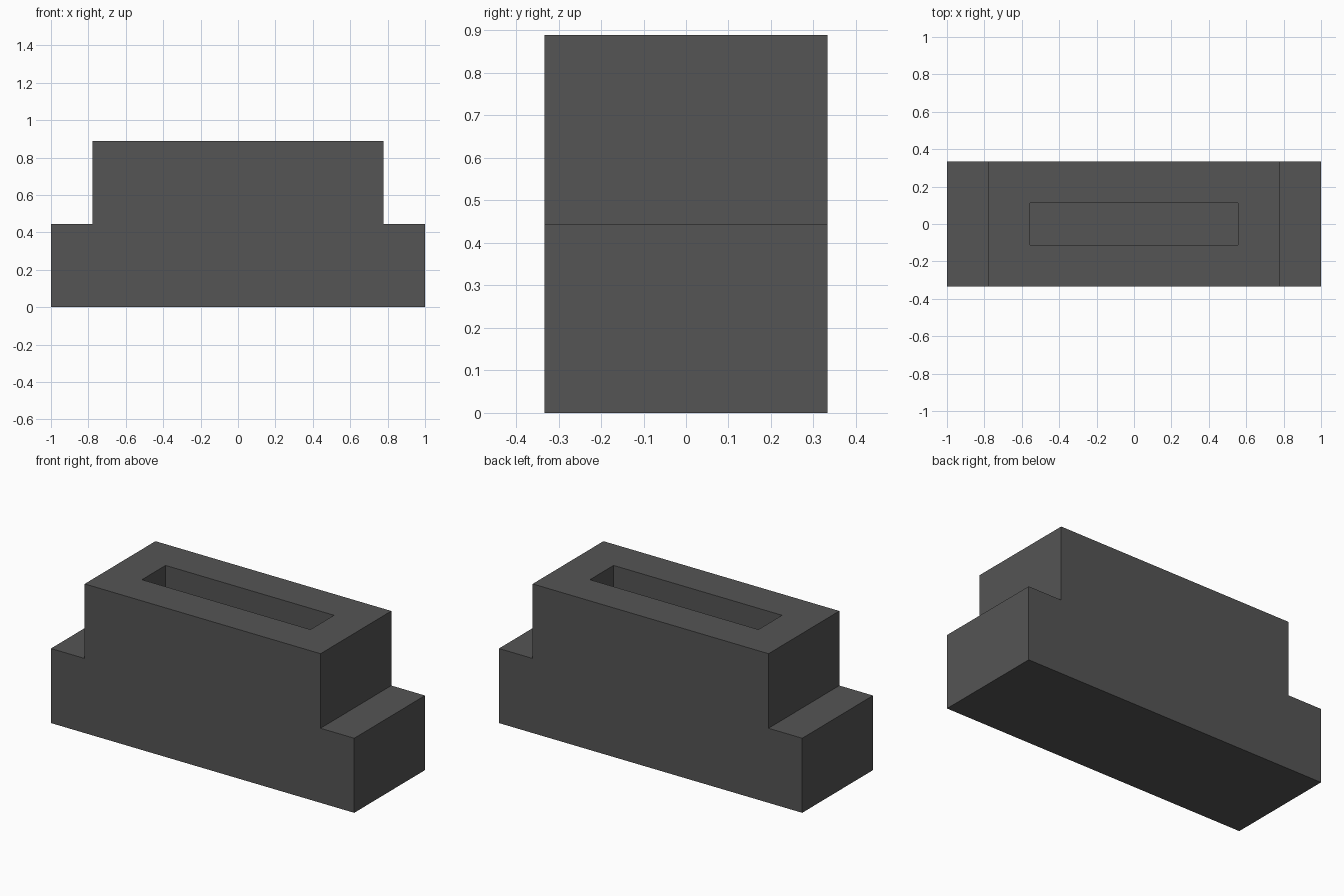
import bpy, bmesh
from mathutils import Vector

cube = bpy.data.objects.get("Cube")
if cube:
    bpy.data.objects.remove(cube, do_unlink=True)

U = 1 / 9              # module: the block is 18 modules long
DEPTH = 6 * U
SLOT_MARGIN = 2 * U
SLOT_DEPTH = 4 * U

# Dark grey material
grey = bpy.data.materials.new("dark_grey")
grey.use_nodes = True
colour = (0.09, 0.09, 0.09, 1)
grey.diffuse_color = colour
grey.node_tree.nodes["Principled BSDF"].inputs["Base Color"].default_value = colour

# Stepped front profile, mirrored about x = 0
half = [(9, 0), (9, 4), (7, 4), (7, 8)]
profile = half + [(-x, z) for x, z in reversed(half)]

# Extrude the profile from front to back
bm = bmesh.new()
front = bm.faces.new([bm.verts.new((x * U, -DEPTH / 2, z * U)) for x, z in profile])
extruded = bmesh.ops.extrude_face_region(bm, geom=[front], use_keep_orig=True)
bmesh.ops.translate(bm, vec=Vector((0, DEPTH, 0)),
                    verts=[g for g in extruded["geom"] if isinstance(g, bmesh.types.BMVert)])
bmesh.ops.recalc_face_normals(bm, faces=bm.faces)

# Sunken slot in the top face
top = max(bm.faces, key=lambda f: f.calc_center_median().z)
bmesh.ops.inset_region(bm, faces=[top], thickness=SLOT_MARGIN, use_even_offset=True)
floor = bmesh.ops.extrude_discrete_faces(bm, faces=[top])["faces"][0]
bmesh.ops.translate(bm, vec=Vector((0, 0, -SLOT_DEPTH)), verts=floor.verts)
bmesh.ops.recalc_face_normals(bm, faces=bm.faces)

mesh = bpy.data.meshes.new("slotted_block")
bm.to_mesh(mesh)
bm.free()
mesh.materials.append(grey)
block = bpy.data.objects.new("slotted_block", mesh)
bpy.context.collection.objects.link(block)
